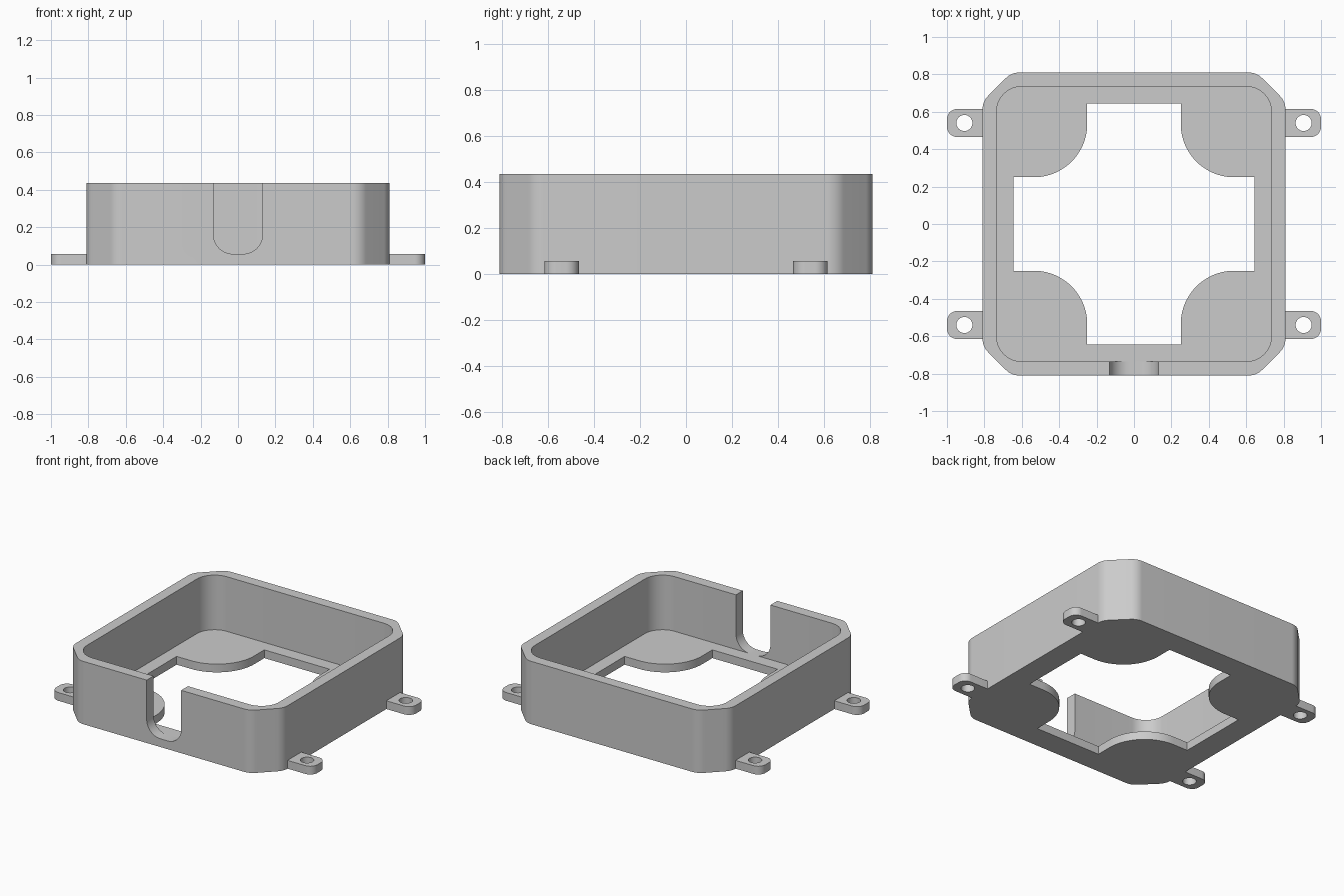
import bpy, bmesh, math
from mathutils import Vector, Matrix

cube = bpy.data.objects.get("Cube")
if cube:
    bpy.data.objects.remove(cube, do_unlink=True)

# Overall sizes
HALF, INNER, HEIGHT, FLOOR = 0.81, 0.735, 0.435, 0.057

grey = bpy.data.materials.new("plain grey")
grey.use_nodes = True
colour = (0.6, 0.6, 0.6, 1)
grey.diffuse_color = colour
grey.node_tree.nodes["Principled BSDF"].inputs["Base Color"].default_value = colour


def outline(corners, steps=12):
    """Turn (x, y, radius) corners into a filleted outline."""
    points = []
    for i, (x, y, r) in enumerate(corners):
        v = Vector((x, y, 0))
        if r == 0:
            points.append(v)
            continue
        before, after = corners[i - 1], corners[(i + 1) % len(corners)]
        d1 = (Vector((before[0], before[1], 0)) - v).normalized()
        d2 = (Vector((after[0], after[1], 0)) - v).normalized()
        half = d1.angle(d2) / 2
        centre = v + (d1 + d2).normalized() * r / math.sin(half)
        a = (v + d1 * r / math.tan(half) - centre).normalized()
        b = (v + d2 * r / math.tan(half) - centre).normalized()
        points += [centre + a.slerp(b, k / steps) * r for k in range(steps + 1)]
    return points


def prism(name, points, low, high):
    """Extrude an outline between two heights."""
    bm = bmesh.new()
    face = bm.faces.new([bm.verts.new((p.x, p.y, low)) for p in points])
    top = bmesh.ops.extrude_face_region(bm, geom=[face], use_keep_orig=True)["geom"]
    verts = [g for g in top if isinstance(g, bmesh.types.BMVert)]
    bmesh.ops.translate(bm, verts=verts, vec=(0, 0, high - low))
    bmesh.ops.remove_doubles(bm, verts=bm.verts, dist=1e-5)
    bmesh.ops.recalc_face_normals(bm, faces=bm.faces)
    mesh = bpy.data.meshes.new(name)
    bm.to_mesh(mesh)
    bm.free()
    mesh.materials.append(grey)
    obj = bpy.data.objects.new(name, mesh)
    bpy.context.collection.objects.link(obj)
    return obj


def select(obj):
    bpy.ops.object.select_all(action='DESELECT')
    obj.select_set(True)
    bpy.context.view_layer.objects.active = obj


def cut(obj, cutter):
    """Subtract a cutter, then discard it."""
    mod = obj.modifiers.new("cut", 'BOOLEAN')
    mod.operation, mod.solver, mod.object = 'DIFFERENCE', 'EXACT', cutter
    select(obj)
    bpy.ops.object.modifier_apply(modifier=mod.name)
    bpy.data.objects.remove(cutter, do_unlink=True)


def finish(obj):
    select(obj)
    bpy.ops.object.shade_smooth_by_angle(angle=math.radians(30))


def turned(quarter):
    """Repeat one corner's (x, y, radius) points around all four corners."""
    result = []
    for turn in range(4):
        spin = Matrix.Rotation(turn * math.pi / 2, 2)
        result += [(*(spin @ Vector((x, y))), r) for x, y, r in quarter]
    return result


# Housing: chamfered block with softened corners
C = 0.655
housing = prism("housing", outline(turned([(HALF, C, 0.1), (C, HALF, 0.1)])), 0, HEIGHT)

# Open pocket with rounded corners
cut(housing, prism("pocket", outline(turned([(INNER, INNER, 0.135)])), FLOOR, HEIGHT + 0.1))

# Cross-shaped floor opening that leaves four rounded corner pads
ARM, PAD = 0.645, 0.25
cross = turned([(ARM, PAD, 0), (PAD, PAD, 0.285), (PAD, ARM, 0)])
cut(housing, prism("floor_opening", outline(cross, 20), -0.1, FLOOR + 0.1))

# Cable notch in the front wall
W = 0.132
notch = prism("notch", outline([(-W, FLOOR, 0.105), (W, FLOOR, 0.105),
                                (W, HEIGHT + 0.1, 0), (-W, HEIGHT + 0.1, 0)]), INNER - 0.03, HALF + 0.1)
notch.data.transform(Matrix.Rotation(math.pi / 2, 4, 'X'))
cut(housing, notch)
finish(housing)

# Four mounting tabs with screw holes
R = 0.043
for side, sx in (("left", 1), ("right", -1)):
    for end, sy in (("front", -1), ("back", 1)):
        tab = prism(f"{end}_{side}_tab", outline([
            (sx * HALF, sy * 0.465, 0), (sx, sy * 0.465, 0.055),
            (sx, sy * 0.615, 0.055), (sx * HALF, sy * 0.615, 0)]), 0, FLOOR)
        hole = outline([(sx * 0.907 + R * a, sy * 0.54 + R * b, R)
                        for a, b in ((-1, -1), (1, -1), (1, 1), (-1, 1))], 8)
        cut(tab, prism("screw_hole", hole, -0.1, FLOOR + 0.1))
        finish(tab)
